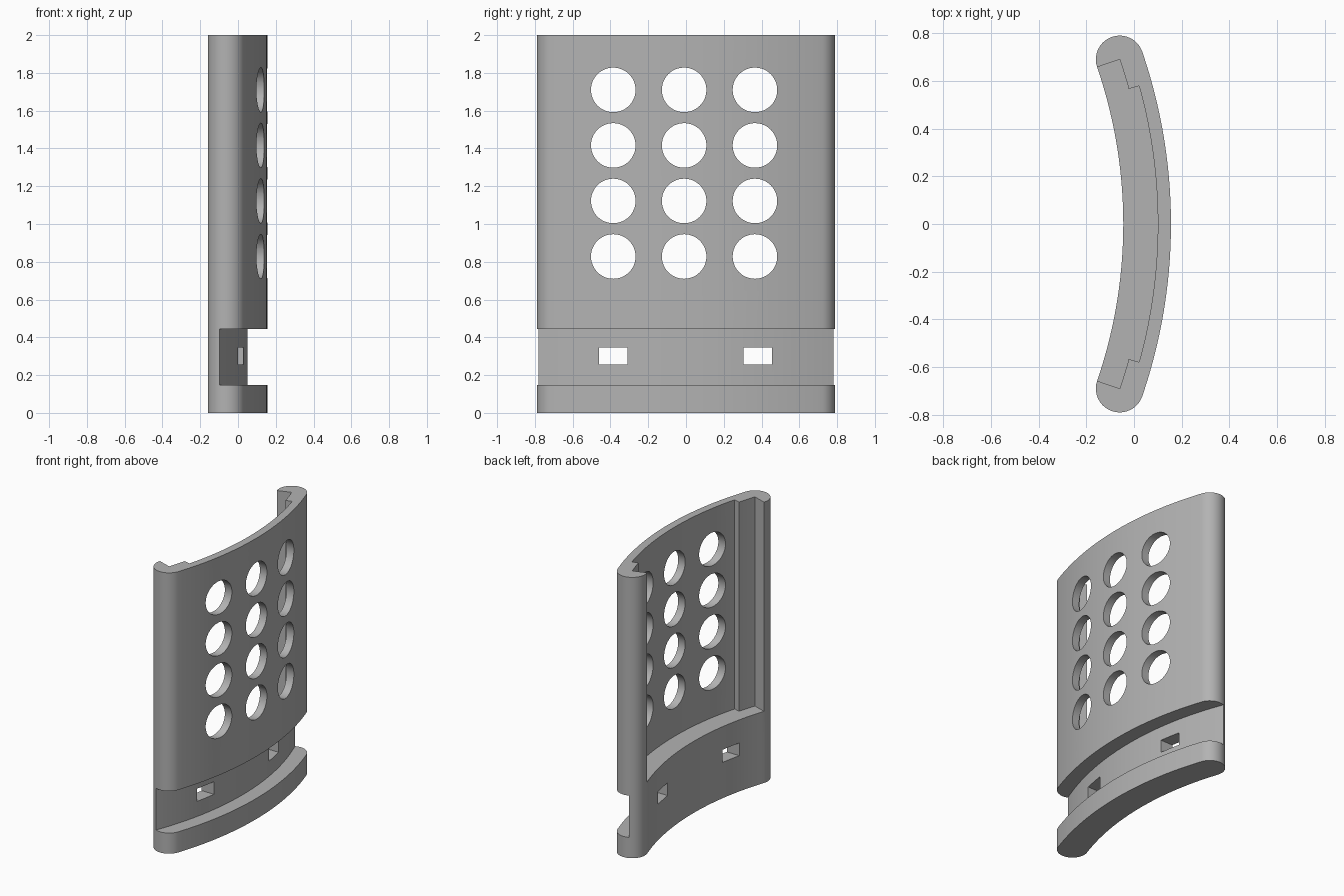
import bpy, bmesh
from math import sin, cos, pi, radians
from mathutils import Matrix

cube = bpy.data.objects.get("Cube")
if cube:
    bpy.data.objects.remove(cube, do_unlink=True)

# The curved plate is swept round a vertical axis at x = CX
CX = -2.072
R_IN, R_MID, R_OUT = 2.027, 2.127, 2.227
END = radians(18.93)
GROOVE = radians(15.45)

grey = bpy.data.materials.new("grey plastic")
grey.use_nodes = True
colour = (0.45, 0.45, 0.45, 1)
grey.diffuse_color = colour
grey.node_tree.nodes["Principled BSDF"].inputs["Base Color"].default_value = colour


def arc(radius, start, end, steps=48):
    """Points on an arc about the plate's axis."""
    angles = [start + (end - start) * i / steps for i in range(steps + 1)]
    return [(CX + radius * cos(a), radius * sin(a)) for a in angles]


def add_object(name, bm):
    bmesh.ops.recalc_face_normals(bm, faces=bm.faces)
    mesh = bpy.data.meshes.new(name)
    bm.to_mesh(mesh)
    bm.free()
    mesh.materials.append(grey)
    obj = bpy.data.objects.new(name, mesh)
    bpy.context.collection.objects.link(obj)
    return obj


def prism(name, outline, bottom, top):
    """Extrude a plan outline between two heights."""
    bm = bmesh.new()
    face = bm.faces.new([bm.verts.new((x, y, bottom)) for x, y in outline])
    extruded = bmesh.ops.extrude_face_region(bm, geom=[face])["geom"]
    verts = [v for v in extruded if isinstance(v, bmesh.types.BMVert)]
    bmesh.ops.translate(bm, verts=verts, vec=(0, 0, top - bottom))
    return add_object(name, bm)


def ring_sector(name, inner, outer, half_angle, bottom, top):
    outline = arc(outer, -half_angle, half_angle) + arc(inner, half_angle, -half_angle)
    return prism(name, outline, bottom, top)


def end_cap(side):
    """Half-round end, running from the outer to the inner arc."""
    cx, cy = CX + R_MID * cos(END), side * R_MID * sin(END)
    half = (R_OUT - R_IN) / 2
    turns = [side * (END + pi * i / 20) for i in range(1, 20)]
    return [(cx + half * cos(t), cy + half * sin(t)) for t in turns]


# Plate body with rounded ends
outline = arc(R_OUT, -END, END) + end_cap(1) + arc(R_IN, END, -END) + end_cap(-1)[::-1]
body = prism("curved_plate", outline, 0, 2)

# Stepped pocket open at the top, and the band recessed into the outer face
cutters = [
    ring_sector("pocket_cutter", R_IN - 0.1, R_MID, END, 0.51, 2.1),
    ring_sector("groove_cutter", R_MID - 0.05, 2.172, GROOVE, 0.51, 2.1),
    ring_sector("band_cutter", R_MID - 0.004, R_OUT + 0.1, END + 0.1, 0.147, 0.445),
]

# Grid of round holes
bm = bmesh.new()
for row in range(4):
    for column in range(3):
        place = Matrix.Translation((0, -0.385 + 0.375 * column, 0.828 + 0.294 * row))
        bmesh.ops.create_cone(bm, cap_ends=True, segments=48, radius1=0.118, radius2=0.118,
                              depth=1, matrix=place @ Matrix.Rotation(pi / 2, 4, "Y"))
cutters.append(add_object("round_hole_cutter", bm))

# Two strap slots through the recessed band
bm = bmesh.new()
for y in (-0.385, 0.38):
    place = Matrix.Translation((0, y, 0.3))
    bmesh.ops.create_cube(bm, size=1, matrix=place @ Matrix.Diagonal((1, 0.15, 0.09, 1)))
cutters.append(add_object("strap_slot_cutter", bm))

# Cut everything out of the plate
bpy.ops.object.select_all(action="DESELECT")
bpy.context.view_layer.objects.active = body
body.select_set(True)
for cutter in cutters:
    cut = body.modifiers.new(cutter.name, "BOOLEAN")
    cut.operation = "DIFFERENCE"
    cut.solver = "EXACT"
    cut.object = cutter
    bpy.ops.object.modifier_apply(modifier=cut.name)
for cutter in cutters:
    bpy.data.objects.remove(cutter, do_unlink=True)

bpy.ops.object.shade_smooth_by_angle(angle=radians(30))
